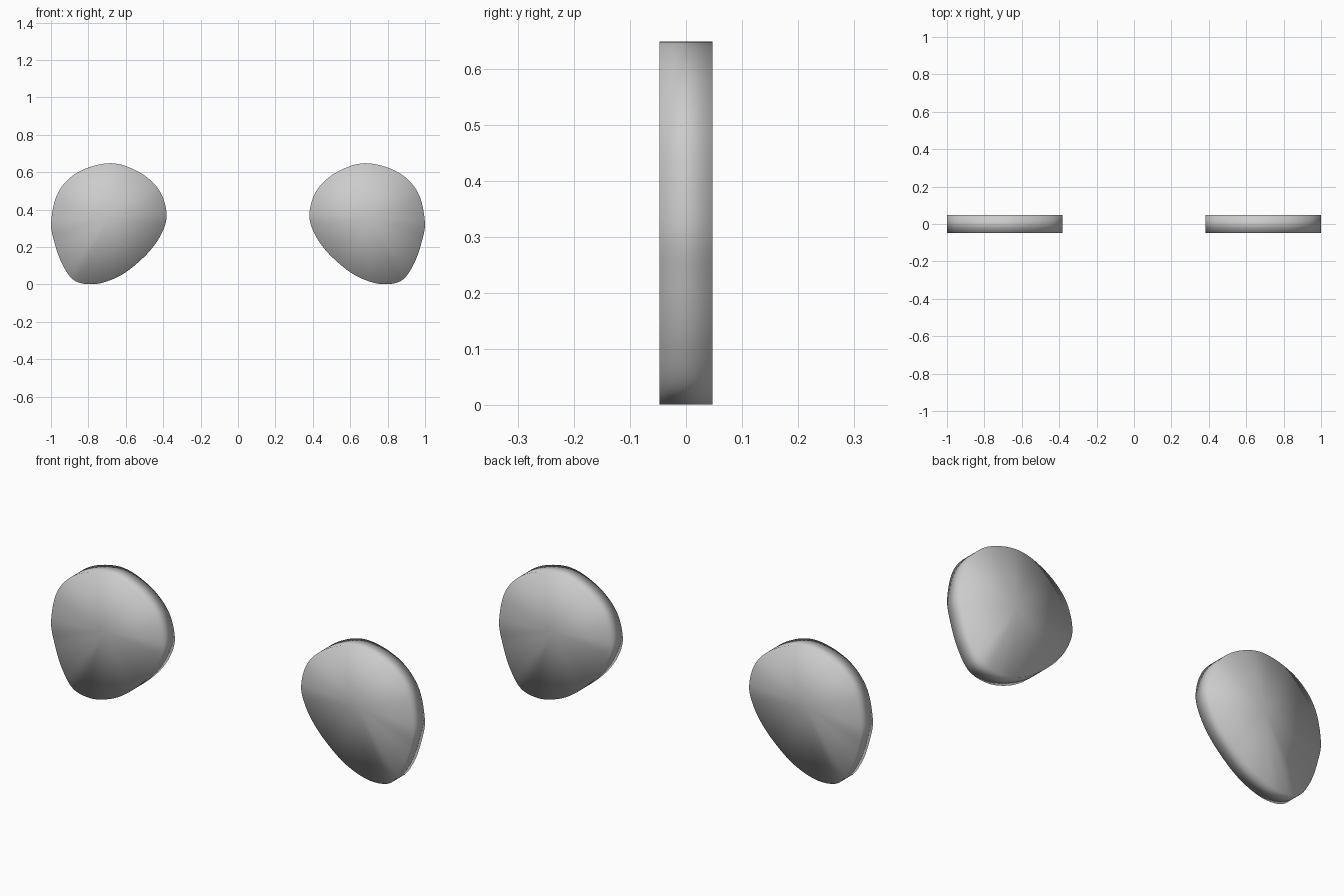
import bpy, bmesh
from mathutils import Vector

if "Cube" in bpy.data.objects:
    bpy.data.objects.remove(bpy.data.objects["Cube"])

HALF = 0.047  # half thickness of each pad
STEPS = 8     # samples per outline span

# Outline of the right-hand pad (x, z)
OUTLINE = [Vector(p) for p in (
    (0.68, 0.648), (0.53, 0.601), (0.422, 0.505), (0.382, 0.38), (0.405, 0.28),
    (0.475, 0.175), (0.59, 0.072), (0.69, 0.02), (0.785, 0.001), (0.878, 0.023),
    (0.94, 0.109), (0.98, 0.22), (0.999, 0.335), (0.96, 0.495), (0.85, 0.603))]


def smooth_loop(pts, steps):
    """Closed Catmull-Rom curve through the points."""
    out, n = [], len(pts)
    for i in range(n):
        a, b, c, d = (pts[(i + k) % n] for k in (-1, 0, 1, 2))
        for s in range(steps):
            t = s / steps
            out.append(0.5 * (2 * b + (c - a) * t + (2 * a - 5 * b + 4 * c - d) * t ** 2
                              + (3 * b - a - 3 * c + d) * t ** 3))
    return out


def pad(name, side):
    bm = bmesh.new()
    loop = smooth_loop(OUTLINE, STEPS)
    n = len(loop)
    rims = [[bm.verts.new((side * p.x, y, p.y)) for p in loop] for y in (-HALF, HALF)]
    hubs = [bm.verts.new((side * 0.69, y, 0.36)) for y in (-HALF, HALF)]
    for i in range(n):
        j = (i + 1) % n
        # rim wall and the two fan caps
        bm.faces.new((rims[0][i], rims[0][j], rims[1][j], rims[1][i]))
        for rim, hub in zip(rims, hubs):
            bm.faces.new((rim[i], rim[j], hub))
    bmesh.ops.recalc_face_normals(bm, faces=bm.faces)
    for f in bm.faces:
        f.smooth = True  # soft, pillow-like shading over the rim
    mesh = bpy.data.meshes.new(name)
    bm.to_mesh(mesh)
    bm.free()
    bpy.context.collection.objects.link(bpy.data.objects.new(name, mesh))


# Mirrored pair
pad("right_pad", 1)
pad("left_pad", -1)
